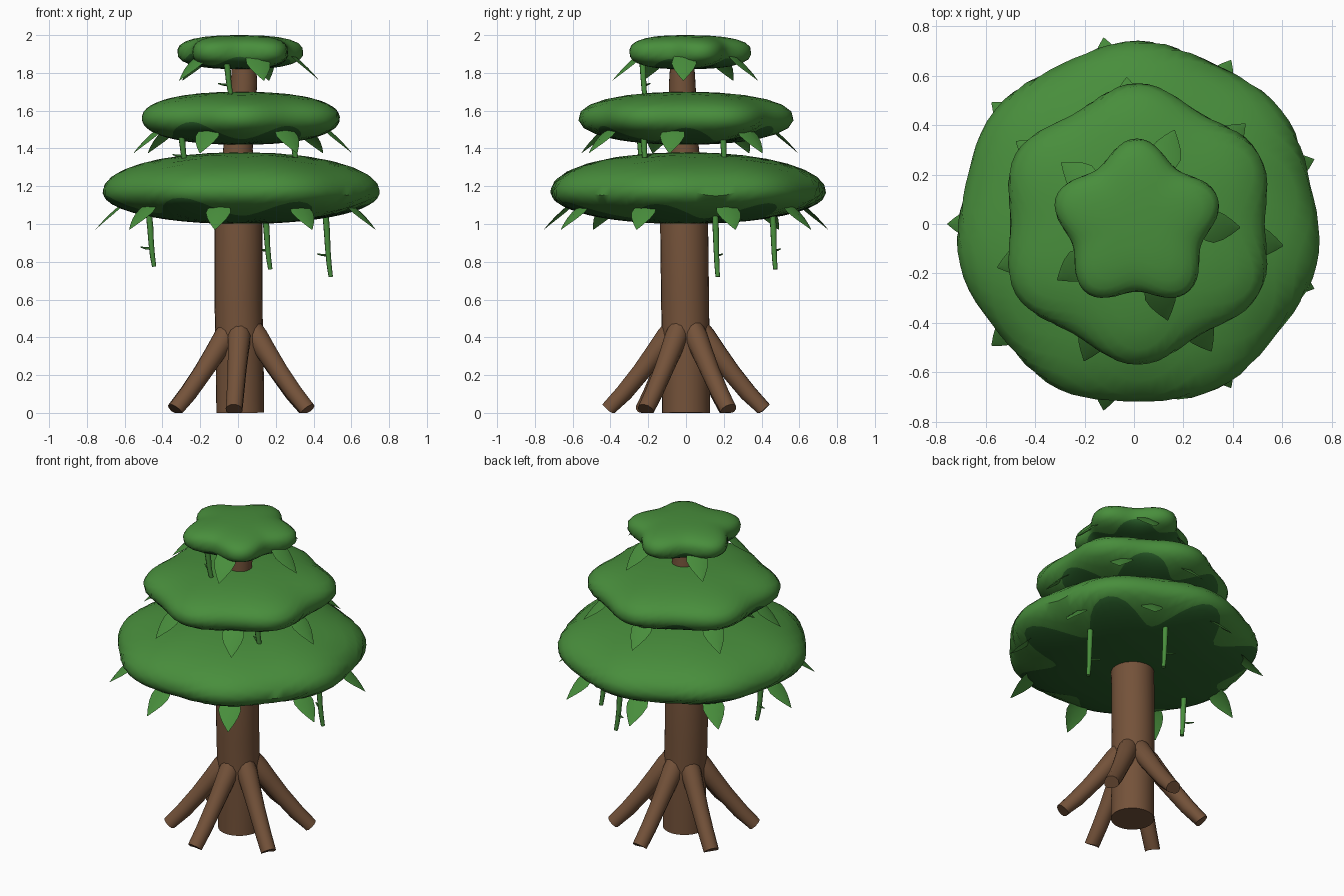
import bpy, bmesh, math
from math import sin, cos, pi, radians
from mathutils import Vector

if "Cube" in bpy.data.objects:
    bpy.data.objects.remove(bpy.data.objects["Cube"])


def material(name, rgb):
    m = bpy.data.materials.new(name)
    m.use_nodes = True
    m.diffuse_color = (*rgb, 1)
    m.node_tree.nodes["Principled BSDF"].inputs["Base Color"].default_value = (*rgb, 1)
    return m


BARK = material("brown bark", (0.175, 0.085, 0.042))
GREEN = material("leaf green", (0.065, 0.27, 0.045))
DARK = material("dark underside green", (0.024, 0.12, 0.024))


def finish(bm, name, mats):
    bmesh.ops.recalc_face_normals(bm, faces=bm.faces)
    mesh = bpy.data.meshes.new(name)
    bm.to_mesh(mesh)
    bm.free()
    for m in mats:
        mesh.materials.append(m)
    obj = bpy.data.objects.new(name, mesh)
    bpy.context.collection.objects.link(obj)
    bpy.ops.object.select_all(action='DESELECT')
    obj.select_set(True)
    bpy.context.view_layer.objects.active = obj
    bpy.ops.object.shade_smooth_by_angle(angle=radians(50))
    return obj


def bridge(bm, a, b, index=0):
    n = len(a)
    for i in range(n):
        j = (i + 1) % n
        bm.faces.new((a[i], a[j], b[j], b[i])).material_index = index


def tube(bm, points, radii, sides):
    """Round tube along points, flattened where it meets the ground."""
    pts = [Vector(p) for p in points]
    rings = []
    for k, p in enumerate(pts):
        axis = (pts[min(k + 1, len(pts) - 1)] - pts[max(k - 1, 0)]).normalized()
        u = axis.cross(Vector((0.3, 1, 0))).normalized()
        v = axis.cross(u)
        ring = []
        for i in range(sides):
            a = 2 * pi * i / sides
            q = p + radii[k] * (cos(a) * u + sin(a) * v)
            q.z = max(q.z, 0)
            ring.append(bm.verts.new(q))
        rings.append(ring)
    for a, b in zip(rings, rings[1:]):
        bridge(bm, a, b)
    bm.faces.new(rings[0])
    bm.faces.new(rings[-1])


# Trunk, slightly meandering and narrowing upwards
bm = bmesh.new()
tube(bm, [(0.012, 0, 0), (0.01, 0, 0.25), (0.002, -0.005, 0.6), (0.002, -0.01, 1.0),
          (0, -0.01, 1.4), (0.032, -0.02, 1.75), (0.032, -0.02, 1.9)],
     [0.127, 0.126, 0.127, 0.127, 0.078, 0.07, 0.06], 24)
finish(bm, "trunk", [BARK])

# Six splayed roots
ROOT = [(0.05, 0.48), (0.1, 0.4), (0.16, 0.32), (0.24, 0.215), (0.33, 0.105), (0.412, 0.015)]
bm = bmesh.new()
for deg in (33, 86, 148, 213, 265, 329):
    a = radians(deg)
    tube(bm, [(0.015 + r * cos(a), r * sin(a), z) for r, z in ROOT],
         [0.05, 0.062, 0.056, 0.05, 0.047, 0.045], 12)
finish(bm, "roots", [BARK])


def canopy(name, cx, radius, wave, lobes, low, rim, high, power, arch):
    """Lobed cushion; the rows below the scalloped edge are dark."""
    bm = bmesh.new()
    seg, rows = 84, 9

    def place(t, th):
        c = max(cos(t), 0) ** power
        s = abs(sin(t)) ** power
        r = c * (radius + wave * c * cos(lobes * (th - pi / 2)))
        z = rim + s * (high - rim) if t > 0 else rim - s * (rim - low)
        return bm.verts.new((cx + r * cos(th), r * sin(th), z))

    rings = []
    for k in range(1, 2 * rows):
        ring = []
        for i in range(seg):
            th = 2 * pi * i / seg
            edge = radians(-30 + arch * cos(lobes * (th - pi / 2)) - 8 * cos(th))
            if k <= rows:
                t = -pi / 2 + (edge + pi / 2) * k / rows
            else:
                t = edge + (pi / 2 - edge) * (k - rows) / rows
            ring.append(place(t, th))
        rings.append(ring)
    for k, (a, b) in enumerate(zip(rings, rings[1:])):
        bridge(bm, a, b, 1 if k < rows - 1 else 0)
    bottom = bm.verts.new((cx, 0, low))
    top = bm.verts.new((cx, 0, high))
    for i in range(seg):
        j = (i + 1) % seg
        bm.faces.new((rings[0][i], rings[0][j], bottom)).material_index = 1
        bm.faces.new((rings[-1][i], rings[-1][j], top))
    finish(bm, name, [GREEN, DARK])


canopy("lower_canopy", 0.017, 0.73, 0.012, 7, 1.0, 1.17, 1.38, 0.95, 17)
canopy("middle_canopy", 0.015, 0.543, -0.027 * -1, 6, 1.42, 1.56, 1.7, 0.88, -20)
canopy("upper_canopy", 0.012, 0.31, 0.036, 5, 1.82, 1.91, 2.0, 0.75, -20)

# Pointed leaves: distance back from the tip, height above the tip, half width
LEAF = [(0.17, 0.155, 0.03), (0.13, 0.13, 0.058), (0.095, 0.1, 0.066),
        (0.06, 0.067, 0.052), (0.028, 0.033, 0.028), (0, 0, 0.002)]


def leaves(name, cx, count, start, tip_radius, tip_z):
    bm = bmesh.new()
    for n in range(count):
        a = radians(start) + 2 * pi * n / count
        out, side = Vector((cos(a), sin(a), 0)), Vector((-sin(a), cos(a), 0))
        rows = []
        for back, up, half in LEAF:
            mid = Vector((cx, 0, tip_z + up)) + out * (tip_radius - back)
            sag = Vector((0, 0, -0.15 * half)) - out * 0.15 * half
            rows.append([bm.verts.new(p) for p in
                         (mid - side * half + sag, mid, mid + side * half + sag)])
        for p, q in zip(rows, rows[1:]):
            for i in range(2):
                bm.faces.new((p[i], p[i + 1], q[i + 1], q[i]))
    finish(bm, name, [GREEN])


leaves("lower_leaves", 0.01, 9, 20, 0.765, 0.97)
leaves("middle_leaves", 0.015, 7, -8.5, 0.595, 1.375)
leaves("upper_leaves", 0.025, 5, -2, 0.405, 1.76)

# Hanging vines, each with a small side twig
bm = bmesh.new()
for x, y, top, bottom in [(0.475, 0.16, 1.06, 0.72), (0.155, 0.465, 1.06, 0.76),
                          (-0.46, -0.1, 1.06, 0.775), (-0.29, -0.24, 1.48, 1.3),
                          (0.3, -0.22, 1.48, 1.3), (0.3, 0.2, 1.48, 1.3),
                          (-0.05, -0.225, 1.87, 1.67)]:
    h = top - bottom
    path = [(x + bend, y + 0.5 * bend, top - h * f)
            for f, bend in ((0, -0.012), (0.3, -0.004), (0.55, 0), (0.8, 0.007), (1, 0.016))]
    tube(bm, path, [0.017, 0.017, 0.015, 0.014, 0.012], 8)
    z = top - 0.66 * h
    tube(bm, [(x, y, z), (x - 0.03, y + 0.02, z), (x - 0.055, y + 0.035, z + 0.006)],
         [0.007, 0.006, 0.003], 6)
finish(bm, "vines", [GREEN])
